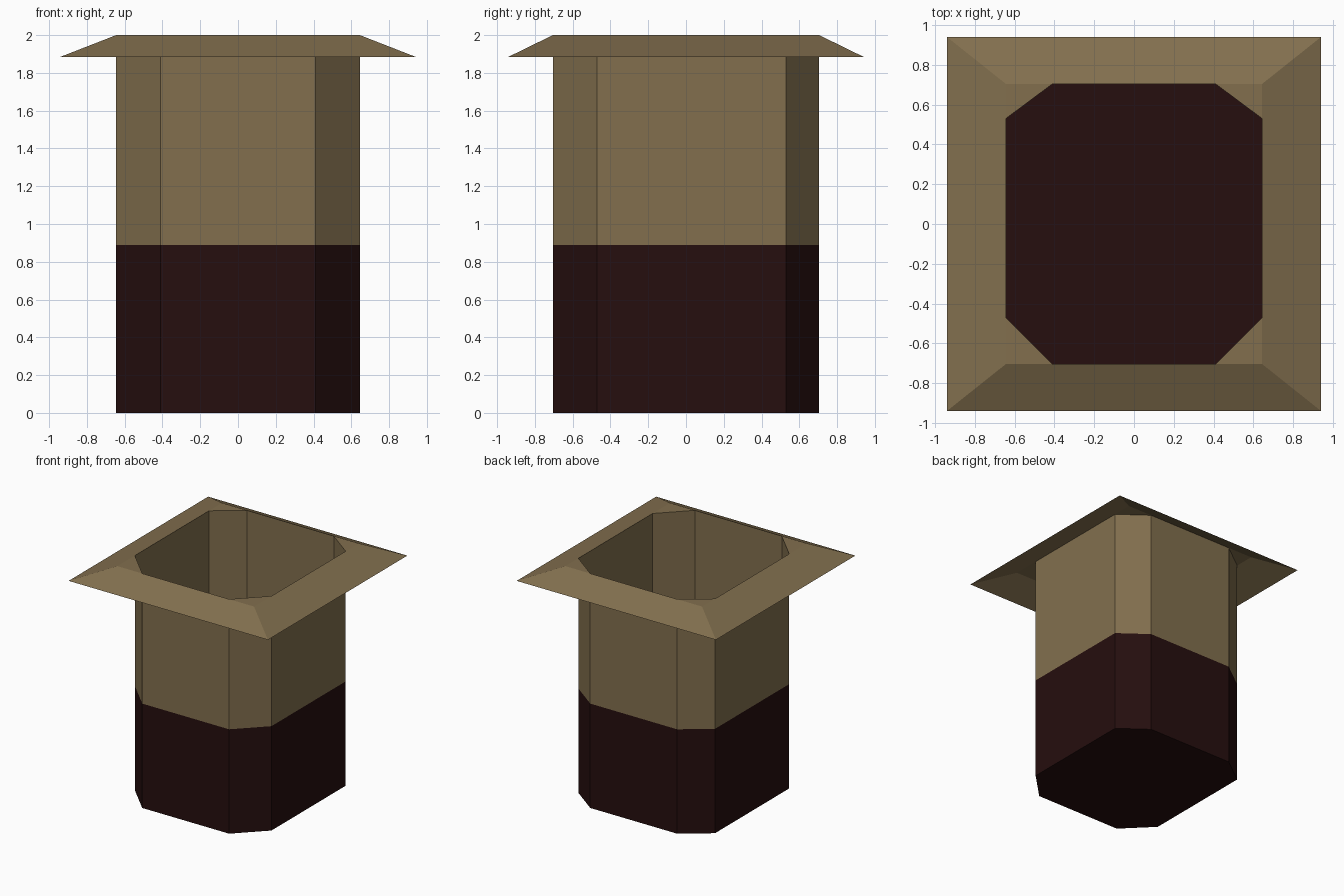
import bpy
import bmesh

cube = bpy.data.objects.get("Cube")
if cube:
    bpy.data.objects.remove(cube, do_unlink=True)


def material(name, color):
    mat = bpy.data.materials.new(name)
    mat.use_nodes = True
    mat.diffuse_color = (*color, 1)
    bsdf = mat.node_tree.nodes["Principled BSDF"]
    bsdf.inputs["Base Color"].default_value = (*color, 1)
    bsdf.inputs["Roughness"].default_value = 0.9
    return mat


tan = material("tan", (0.223, 0.159, 0.076))
maroon = material("dark maroon", (0.019, 0.0044, 0.0044))

HX, HY = 0.645, 0.705            # half width and half depth of the body
CX, FRONT, BACK = 0.41, -0.47, 0.53   # where the corner cuts begin
BAND, EAVE, TOP, REACH = 0.89, 1.885, 2.0, 0.94

# Octagonal outline, counter-clockwise from the front edge
right_half = [(CX, -HY), (HX, FRONT), (HX, BACK), (CX, HY)]
outline = right_half + [(-x, y) for x, y in reversed(right_half)]


def ring(bm, points, z):
    return [bm.verts.new((x, y, z)) for x, y in points]


def bridge(bm, low, high):
    n = len(low)
    for i in range(n):
        j = (i + 1) % n
        bm.faces.new((low[i], low[j], high[j], high[i]))


def finish(bm, name, mat):
    mesh = bpy.data.meshes.new(name)
    bm.to_mesh(mesh)
    bm.free()
    mesh.materials.append(mat)
    obj = bpy.data.objects.new(name, mesh)
    bpy.context.collection.objects.link(obj)
    return obj


# Open lower body with its floor
bm = bmesh.new()
base = ring(bm, outline, 0)
bridge(bm, base, ring(bm, outline, BAND))
bm.faces.new(list(reversed(base)))
finish(bm, "lower_body", maroon)

# Upper body walls
bm = bmesh.new()
bridge(bm, ring(bm, outline, BAND), ring(bm, outline, TOP))
finish(bm, "upper_body", tan)

# Sloping rim with flat gussets across the cut corners
bm = bmesh.new()
corners = [(-1, -1), (1, -1), (1, 1), (-1, 1)]
eave = ring(bm, [(x * REACH, y * REACH) for x, y in corners], EAVE)
crest = ring(bm, [(x * HX, y * HY) for x, y in corners], TOP)
bridge(bm, eave, crest)
for (sx, sy), corner in zip(corners, crest):
    cut_y = BACK if sy > 0 else FRONT
    a, b = ring(bm, [(sx * CX, sy * HY), (sx * HX, cut_y)], TOP)
    bm.faces.new((corner, b, a) if sx * sy > 0 else (corner, a, b))
bmesh.ops.recalc_face_normals(bm, faces=bm.faces)
for face in bm.faces:
    if face.normal.z < 0:
        face.normal_flip()
finish(bm, "rim", tan)
